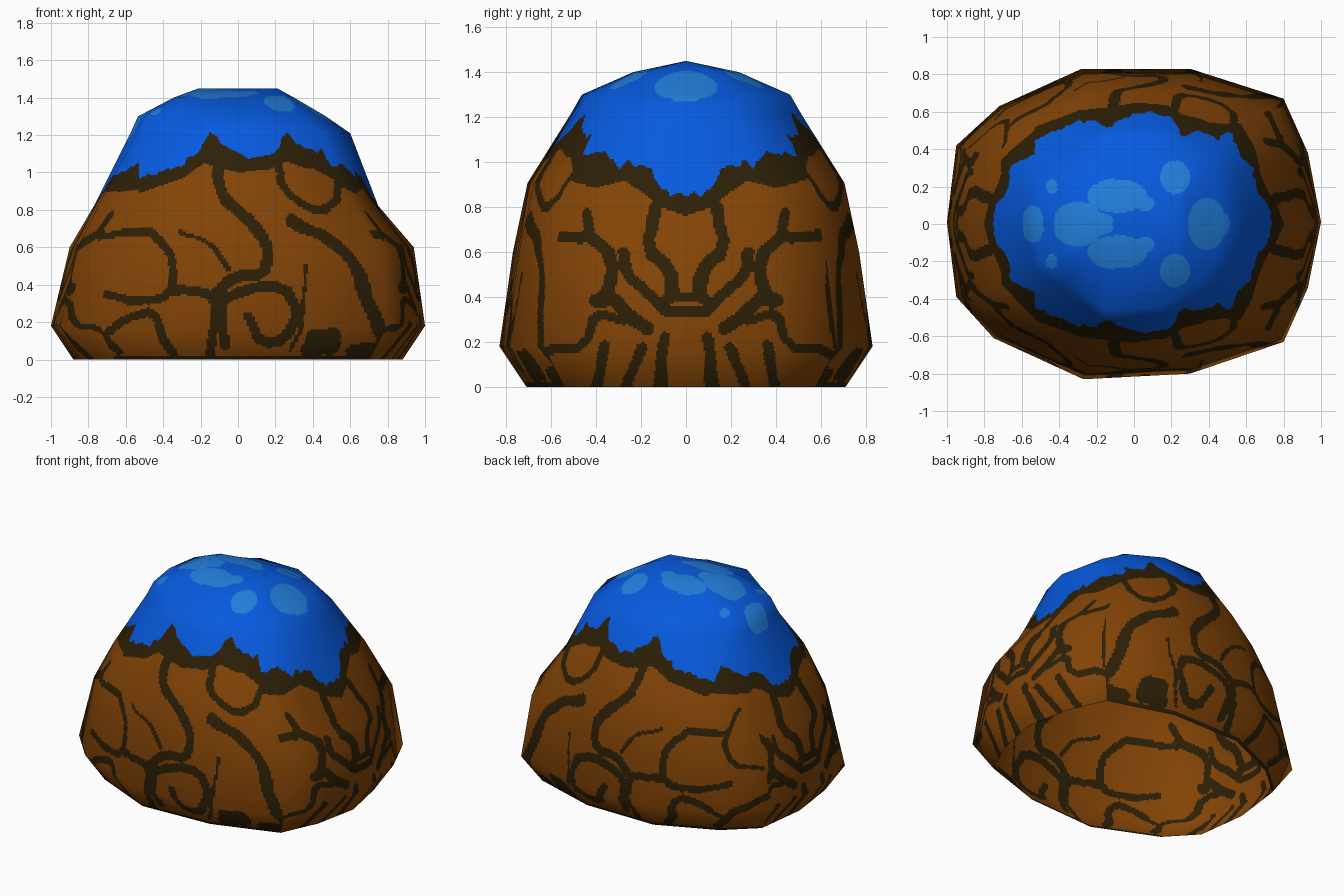
import bpy, math
from mathutils import Vector, noise

if "Cube" in bpy.data.objects:
    bpy.data.objects.remove(bpy.data.objects["Cube"])

def material(name, rgb):
    m = bpy.data.materials.new(name)
    m.diffuse_color = (*rgb, 1)
    m.use_nodes = True
    m.node_tree.nodes["Principled BSDF"].inputs["Base Color"].default_value = m.diffuse_color
    return m

MATS = [material("brown stone", (.228, .058, .002)),
        material("dark crack", (.026, .014, .002)),
        material("blue cap", (.002, .103, .74)),
        material("light blue spot", (.016, .21, .71))]
BROWN, DARK, BLUE, LIGHT = range(4)

# Plan outline (counter-clockwise)
PLAN = [(1, .01), (.93, .38), (.8, .67), (.3, .83), (-.28, .83), (-.72, .63), (-.95, .42),
        (-1, .01), (-.95, -.39), (-.75, -.61), (-.27, -.83), (.3, -.8), (.8, -.63), (.93, -.34)]
# Rings: z, left scale, right scale, half depth, squareness, extra height at front and back
RINGS = [(0, .88, .88, .71, 0, 0), (.18, 1, 1, .83, 0, 0), (.6, .9, .94, .77, 0, 0),
         (.82, .77, .75, .705, -.1, .087), (1.21, .575, .6, .515, -.3, 0),
         (1.3, .535, .47, .463, -.3, 0), (1.4, .345, .3, .235, .3, 0), (1.45, .21, .21, 0, 0, 0)]

# Lower edge of the blue cap and of the dark band under it: height over x, and over |y| at the ends
CAP_EDGE = [(-.57, 1.02), (-.55, .96), (-.3, 1.04), (-.21, 1.12),
            (-.15, 1.22), (-.08, 1.15), (.05, 1.07), (.2, 1.11), (.26, 1.22), (.34, 1.13),
            (.45, 1.11), (.5, 1.03)]
BAND_EDGE = [(-.55, .88), (-.3, .97), (-.18, 1.05), (0, 1.0), (.15, 1.01),
             (.25, 1.05), (.4, 1.03), (.53, .95)]
CAP_END = [(0, .85), (.1, .87), (.15, .95), (.25, 1.0), (.3, .98), (.36, 1.05), (.5, 1.03)]
BAND_END = [(0, .77), (.12, .8), (.2, .87), (.27, .91), (.4, .89), (.5, .91), (.56, .93)]

# Cracks: half width, then path points; front ones in (x, z), side ones in (|y|, z)
FRONT = [
    (.03, (-.11, 1.05), (-.1, .9), (-.02, .8), (.14, .67), (.16, .58), (.13, .44), (-.02, .45), (-.12, .35)),
    (.022, (.22, 1.05), (.25, .92), (.36, .82), (.52, .81), (.54, .97)),
    (.033, (.28, .74), (.49, .65), (.62, .5), (.7, .32), (.78, .05)),
    (.013, (-.31, .68), (-.15, .62), (-.05, .48)),
    (.022, (-.64, .68), (-.42, .67), (-.34, .51), (-.35, .35), (-.52, .3), (-.73, .36)),
    (.026, (-.36, .37), (-.16, .37), (-.12, .27), (-.15, .03)),
    (.028, (-.07, .08), (-.11, .3), (.04, .38), (.24, .39), (.33, .27), (.26, .11), (.12, .08), (.05, .22)),
    (.01, (.36, .5), (.35, .19), (.28, .05)),
    (.07, (.42, .09), (.48, .09)), (.05, (.38, .04), (.5, .12)),
    (.014, (-.87, .45), (-.74, .46), (-.66, .67), (-.7, .8)),
    (.024, (-.92, .26), (-.76, .16), (-.63, .05)),
    (.022, (-.7, .14), (-.6, .22), (-.44, .26), (-.42, .13), (-.34, .03)),
    (.04, (.62, .04), (.78, .04)),
    (.026, (.89, .56), (.87, .32), (.93, .1))]
SIDE = [
    (.03, (.14, .8), (.18, .61), (.07, .53), (.06, .4)),
    (.024, (0, .4), (.08, .4), (.11, .33), (0, .33)),
    (.024, (.1, .34), (.17, .42), (.27, .5), (.28, .6)),
    (.03, (.18, .27), (.26, .32), (.35, .42)), (.035, (.34, .4), (.39, .38)),
    (.022, (.44, .77), (.43, .66), (.6, .68)),
    (.028, (.44, .68), (.31, .57), (.36, .4)),
    (.018, (.68, .85), (.63, .56), (.66, .17)),
    (.028, (.12, 0), (.1, .22)),
    (.024, (.2, .18), (.26, 0)),
    (.024, (.36, .18), (.39, 0)),
    (.02, (.28, .3), (.4, .33), (.45, .18), (.62, .16), (.7, .03))]
# Spots on the cap: x, |y|, radius x, radius y
SPOTS = [(-.09, .15, .16, .09), (-.3, .02, .13, .1), (-.19, .02, .08, .04), (.39, .01, .1, .13),
         (.46, .01, .05, .06), (.22, .25, .08, .09), (-.54, .02, .055, .08), (-.44, .2, .03, .04),
         (.06, .11, .05, .04)]

def height_at(table, x):
    if x <= table[0][0]:
        return table[0][1]
    for (x0, z0), (x1, z1) in zip(table, table[1:]):
        if x <= x1:
            return z0 + (z1 - z0) * (x - x0) / (x1 - x0)
    return table[-1][1]

def rounded(pts):
    # cut the corners of a path
    out = [pts[0]]
    for a, b in zip(pts, pts[1:]):
        out += [tuple(p + (q - p) * t for p, q in zip(a, b)) for t in (.25, .75)]
    return out + [pts[-1]]

def segments(strokes):
    paths = [(w, rounded(pts)) for w, *pts in strokes]
    return [(w, *a, *b) for w, pts in paths for a, b in zip(pts, pts[1:])]

FRONT_SEGS, SIDE_SEGS = segments(FRONT), segments(SIDE)

def on_crack(segs, u, v):
    for w, ax, ay, bx, by in segs:
        if u < min(ax, bx) - w or u > max(ax, bx) + w or v < min(ay, by) - w or v > max(ay, by) + w:
            continue
        dx, dy = bx - ax, by - ay
        t = max(0, min(1, ((u - ax) * dx + (v - ay) * dy) / (dx * dx + dy * dy)))
        if math.hypot(u - ax - t * dx, v - ay - t * dy) < w:
            return True
    return False

def rock_colour(c, n):
    x, y, z = c.x, abs(c.y), c.z
    wob = noise.noise(Vector((x, y, z)) * 7) * .015
    at_end = abs(x) > .53
    cap = height_at(CAP_END, y) if at_end else height_at(CAP_EDGE, x)
    band = height_at(BAND_END, y) if at_end else height_at(BAND_EDGE, x)
    if z > cap + noise.noise(Vector((x, y, 0)) * 28) * .025:
        hit = any(((x - a) / rx) ** 2 + ((y - b) / ry) ** 2 < 1 for a, b, rx, ry in SPOTS)
        return LIGHT if hit and z > 1.15 else BLUE
    if z > band + wob:
        return DARK
    if abs(n.x) > abs(n.y):
        return DARK if on_crack(SIDE_SEGS, y + wob, z + wob) else BROWN
    return DARK if z < .02 or on_crack(FRONT_SEGS, x + wob, z + wob) else BROWN

# Coarse control cage with smooth normals
def cage_point(x, y, ring):
    z, left, right, depth, square, lift = ring
    k = 1 + square * (1 / max(abs(x), abs(y) / .83) - 1)
    return Vector((k * x * (right if x > 0 else left), k * y * depth / .83, z + lift * abs(y) / .83))

N, top = len(PLAN), len(RINGS) - 1
cage = [[cage_point(x, y, ring) for x, y in PLAN] for ring in RINGS]

def cage_normal(i, j):
    if i == top:
        return Vector((0, 0, 1))
    along = cage[i][(j + 1) % N] - cage[i][j - 1]
    up = cage[i + 1][j] - cage[max(i - 1, 0)][j]
    return along.cross(up).normalized()
cage_n = [[cage_normal(i, j) for j in range(N)] for i in range(top + 1)]

# Fine grid over the flat cage panels, so colours can follow the painted edges
COLS = 38
STEPS = [18, 42, 25, 42, 12, 16, 20]
levels = [(i, k / s) for i, s in enumerate(STEPS) for k in range(s)] + [(top - 1, 1)]
cells = [(j, s / COLS) for j in range(N) for s in range(COLS)]
M = len(cells)

def blend(grid, i, t, j, s):
    k = (j + 1) % N
    return grid[i][j].lerp(grid[i][k], s).lerp(grid[i + 1][j].lerp(grid[i + 1][k], s), t)

verts = [blend(cage, i, t, j, s) for i, t in levels for j, s in cells]
normals = [blend(cage_n, i, t, j, s).normalized() for i, t in levels for j, s in cells]
faces = [(r * M + c, r * M + (c + 1) % M, (r + 1) * M + (c + 1) % M, (r + 1) * M + c)
         for r in range(len(levels) - 1) for c in range(M)]

# Rock shell, open at the bottom
me = bpy.data.meshes.new("rock_shell")
me.from_pydata(verts, [], faces)
for m in MATS:
    me.materials.append(m)
for p in me.polygons:
    p.material_index = rock_colour(p.center, p.normal)
me.shade_smooth()
me.normals_split_custom_set_from_vertices(normals)
bpy.context.collection.objects.link(bpy.data.objects.new("rock_shell", me))
